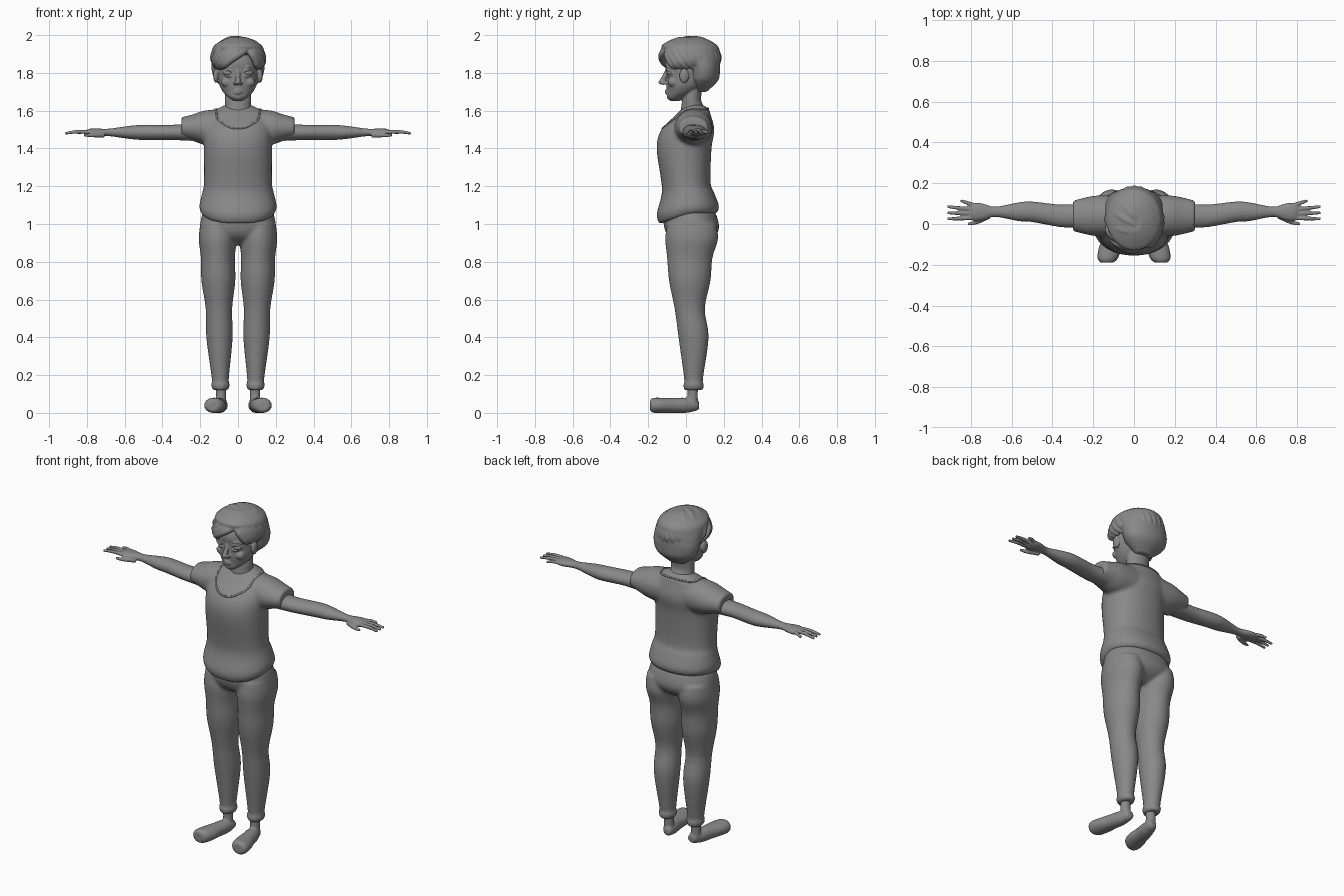
import bpy, bmesh, math
from mathutils import Vector, Matrix
from mathutils.bvhtree import BVHTree

cube = bpy.data.objects.get("Cube")
if cube:
    bpy.data.objects.remove(cube)

grey = bpy.data.materials.new("mid grey")
grey.use_nodes = True
grey.diffuse_color = (.25, .25, .25, 1)
grey.node_tree.nodes["Principled BSDF"].inputs["Base Color"].default_value = grey.diffuse_color

X_AXIS, Y_AXIS, Z_AXIS = Matrix.Identity(3)
SIDES = {"left": 1, "right": -1}


def smooth_rows(rows, steps=4):
    """Catmull-Rom interpolation through rows of equal length."""
    result = []
    last = len(rows) - 1
    for index in range(last):
        before, start, end, after = (rows[min(max(index + k, 0), last)] for k in range(-1, 3))
        for step in range(steps):
            t = step / steps
            result.append([q + t / 2 * (r - p + t * (2 * p - 5 * q + 4 * r - s
                                                     + t * (3 * (q - r) + s - p)))
                           for p, q, r, s in zip(before, start, end, after)])
    return result + [list(rows[last])]


def sweep(bm, rows, plane=None, sides=32, power=2, warp=None):
    """Loft ellipses given as (x, y, z, radius_u, radius_v); without a plane they follow the path."""
    rows = smooth_rows(rows)
    rings = []
    for index, (x, y, z, radius_u, radius_v) in enumerate(rows):
        if plane:
            u, v = plane
        else:
            ahead = Vector(rows[min(index + 1, len(rows) - 1)][:3])
            tangent = (ahead - Vector(rows[max(index - 1, 0)][:3])).normalized()
            u = (Z_AXIS if abs(tangent.z) < .85 else Y_AXIS).cross(tangent).normalized()
            v = tangent.cross(u)
        ring = []
        for k in range(sides):
            c, s = math.cos(math.tau * k / sides), math.sin(math.tau * k / sides)
            point = (Vector((x, y, z))
                     + u * radius_u * math.copysign(abs(c) ** (2 / power), c)
                     + v * radius_v * math.copysign(abs(s) ** (2 / power), s))
            ring.append(bm.verts.new(warp(point, s) if warp else point))
        rings.append(ring)
    faces = [bm.faces.new(rings[0]), bm.faces.new(rings[-1])]
    for lower, upper in zip(rings, rings[1:]):
        for k in range(sides):
            j = (k + 1) % sides
            faces.append(bm.faces.new((lower[k], lower[j], upper[j], upper[k])))
    bmesh.ops.recalc_face_normals(bm, faces=faces)


def column(bm, rows, **options):
    """Upright loft on the centre line; rows are (z, y, half_width, half_depth)."""
    sweep(bm, [(0, y, z, width, depth) for z, y, width, depth in rows],
          (X_AXIS, Y_AXIS), **options)


def reach(bm, rows, height, side):
    """Sideways loft; rows are (x, y, half_depth, half_height)."""
    sweep(bm, [(side * x, y, height, depth, tall) for x, y, depth, tall in rows],
          (Y_AXIS, Z_AXIS))


def strand(bm, points, root, middle, tip):
    """Round tapering tube through the points."""
    radii = [root] + [middle] * (len(points) - 2) + [tip]
    sweep(bm, [(*point, radius, radius) for point, radius in zip(points, radii)], sides=12)


def ball(bm, centre, radii):
    matrix = Matrix.Translation(centre) @ Matrix.Diagonal((*radii, 1))
    bmesh.ops.create_uvsphere(bm, u_segments=24, v_segments=16, radius=1, matrix=matrix)


def finish(bm, name, voxel=None, passes=4):
    """Make the object; a voxel size fuses overlapping parts into one soft skin."""
    mesh = bpy.data.meshes.new(name)
    bm.to_mesh(mesh)
    bm.free()
    mesh.materials.append(grey)
    mesh.shade_smooth()
    obj = bpy.data.objects.new(name, mesh)
    bpy.context.collection.objects.link(obj)
    if voxel:
        fuse = obj.modifiers.new("fuse", "REMESH")
        fuse.mode = "VOXEL"
        fuse.voxel_size = voxel
        fuse.use_smooth_shade = True
        soften = obj.modifiers.new("soften", "SMOOTH")
        soften.iterations = passes
    return obj


def dip_hem(point, back):
    """Lift the hem at the sides and back so that it dips in front."""
    weight = min(max(1.2 - point.z, 0) * 5, 1)
    return point + Z_AXIS * .055 * weight * (1 - max(0, -back))


# Shirt: torso and two short sleeves
bm = bmesh.new()
column(bm, [(1, .01, .19, .15), (1.05, .01, .205, .165), (1.15, .01, .19, .14),
            (1.22, 0, .18, .13), (1.4, -.01, .18, .145), (1.5, .01, .18, .14),
            (1.58, .04, .16, .09), (1.61, .05, .11, .07), (1.63, .05, .07, .04)],
       sides=48, power=2.2, warp=dip_hem)
for side in SIDES.values():
    reach(bm, [(.08, .04, .1, .1), (.18, .04, .1, .09), (.24, .04, .09, .07),
               (.3, .04, .075, .055)], 1.51, side)
shirt = finish(bm, "shirt", .009, passes=6)

# Neckline seam lying on the shirt
surface = BVHTree.FromObject(shirt, bpy.context.evaluated_depsgraph_get())
bm = bmesh.new()
seam = []
for step in range(41):
    angle = math.tau * step / 40
    forward = math.cos(angle)
    guess = Vector((.11 * math.sin(angle), .04 - .13 * forward, 1.57 - .09 * forward))
    seam.append(surface.find_nearest(guess)[0])
strand(bm, seam, .005, .005, .005)
finish(bm, "neckline")

# Trousers: hips and two legs with gathered cuffs
bm = bmesh.new()
column(bm, [(.89, .03, .06, .06), (.93, .03, .17, .12), (.98, .03, .2, .145),
            (1.05, .02, .19, .14), (1.1, .01, .17, .12)], sides=40, power=2.2)
leg = [(.12, .04, .04, .05), (.15, .04, .05, .055), (.18, .04, .045, .05), (.4, .04, .07, .08),
       (.55, .02, .07, .08), (.7, .02, .09, .11), (.82, .02, .09, .12), (.92, .03, .1, .14),
       (1, .03, .09, .13)]
for side in SIDES.values():
    sweep(bm, [(side * (.09 + .02 * z), y, z, width, depth) for z, y, width, depth in leg],
          (X_AXIS, Y_AXIS))
finish(bm, "trousers", .009)

for label, side in SIDES.items():
    # Arm, palm, four spread fingers and a thumb
    bm = bmesh.new()
    reach(bm, [(.24, .04, .06, .045), (.36, .04, .055, .04), (.5, .06, .05, .04),
               (.57, .06, .045, .035), (.68, .06, .025, .02), (.74, .06, .04, .02),
               (.78, .06, .045, .02), (.81, .06, .035, .01)], 1.485, side)
    for finger in range(4):
        root = Vector((side * .78, .09 - .02 * finger, 1.485))
        tip = Vector((side * (.85 if finger == 0 else .915), .115 - .03 * finger, 1.48))
        strand(bm, [root, root.lerp(tip, .5) + Z_AXIS * .006, tip], .011, .01, .007)
    thumb = [(.71, .04), (.77, .01), (.815, 0)]
    strand(bm, [(side * x, y, 1.47) for x, y in thumb], .014, .011, .007)
    finish(bm, label + "_arm", .0045, passes=2)

    # Ankle and bare foot, toes turned outwards
    bm = bmesh.new()
    strand(bm, [(side * .09, .035, z) for z in (.03, .1, .17)], .03, .028, .032)
    sole = [(.07, .02), (.05, .03), (0, .04), (-.06, .045), (-.12, .055), (-.17, .05), (-.19, .03)]
    sweep(bm, [(side * (.095 - .2 * y), y, .04, width, min(width, .04)) for y, width in sole],
          (X_AXIS, Z_AXIS))
    finish(bm, label + "_foot", .006)

# Head: skull with jaw, neck, nose, lips, chin
bm = bmesh.new()
column(bm, [(1.65, -.06, .02, .02), (1.67, -.05, .05, .05), (1.7, -.02, .08, .08),
            (1.74, 0, .1, .105), (1.8, .015, .108, .12), (1.86, .02, .11, .13),
            (1.92, .03, .09, .11), (1.95, .03, .05, .06)], sides=40)
column(bm, [(1.56, .04, .09, .07), (1.62, .035, .07, .06), (1.66, .03, .07, .05),
            (1.75, .04, .07, .05)])
strand(bm, [(0, -.1, 1.815), (0, -.115, 1.78), (0, -.13, 1.75)], .01, .012, .015)
ball(bm, (0, -.13, 1.75), (.014, .016, .012))
for height in (1.706, 1.694):
    strand(bm, [(-.03, -.09, 1.7), (0, -.104, height), (.03, -.09, 1.7)], .003, .008, .003)
ball(bm, (0, -.083, 1.672), (.022, .018, .016))
for side in SIDES.values():
    # Nostril, ear, cheek, then upper lid, lower lid and brow
    ball(bm, (side * .014, -.118, 1.746), (.01, .013, .01))
    ball(bm, (side * .117, -.01, 1.785), (.014, .026, .038))
    ball(bm, (side * .06, -.07, 1.75), (.03, .025, .025))
    for height, arch in ((1.797, .02), (1.797, -.015), (1.822, .012)):
        strand(bm, [(side * .02, -.096, height), (side * .05, -.098, height + arch),
                    (side * .08, -.07, height)], .004, .006, .004)
finish(bm, "head", .0045, passes=3)

bm = bmesh.new()
for side in SIDES.values():
    ball(bm, (side * .05, -.085, 1.8), (.028, .016, .015))
finish(bm, "eyes")

# Hair: cap behind the face, with locks swept round the head from a side parting
bm = bmesh.new()
column(bm, [(1.7, .08, .05, .03), (1.76, .09, .12, .08), (1.82, .09, .14, .09),
            (1.87, .07, .14, .11), (1.9, .04, .14, .14), (1.94, .02, .13, .15),
            (1.97, .02, .09, .11), (1.99, .02, .04, .06)], sides=40)
crown_centre = Vector((0, .02, 1.87))
crown_radii = Vector((.13, .15, .11))
part_front, part_back = Vector((.4, -.8, .5)), Vector((.3, -.1, 1))
LOCKS = 20
for lock in range(LOCKS):
    around = lock / (LOCKS - 1)
    azimuth = math.radians(-30 + 245 * around)
    start = part_front.lerp(part_back, math.sin(math.pi * around)).normalized()
    end = Vector((math.cos(azimuth), math.sin(azimuth), -.5)).normalized()
    directions = [start.slerp(end, t / 4) for t in range(5)]
    strand(bm, [crown_centre + d * crown_radii for d in directions], .012, .02, .007)
finish(bm, "hair", .0055, passes=2)
